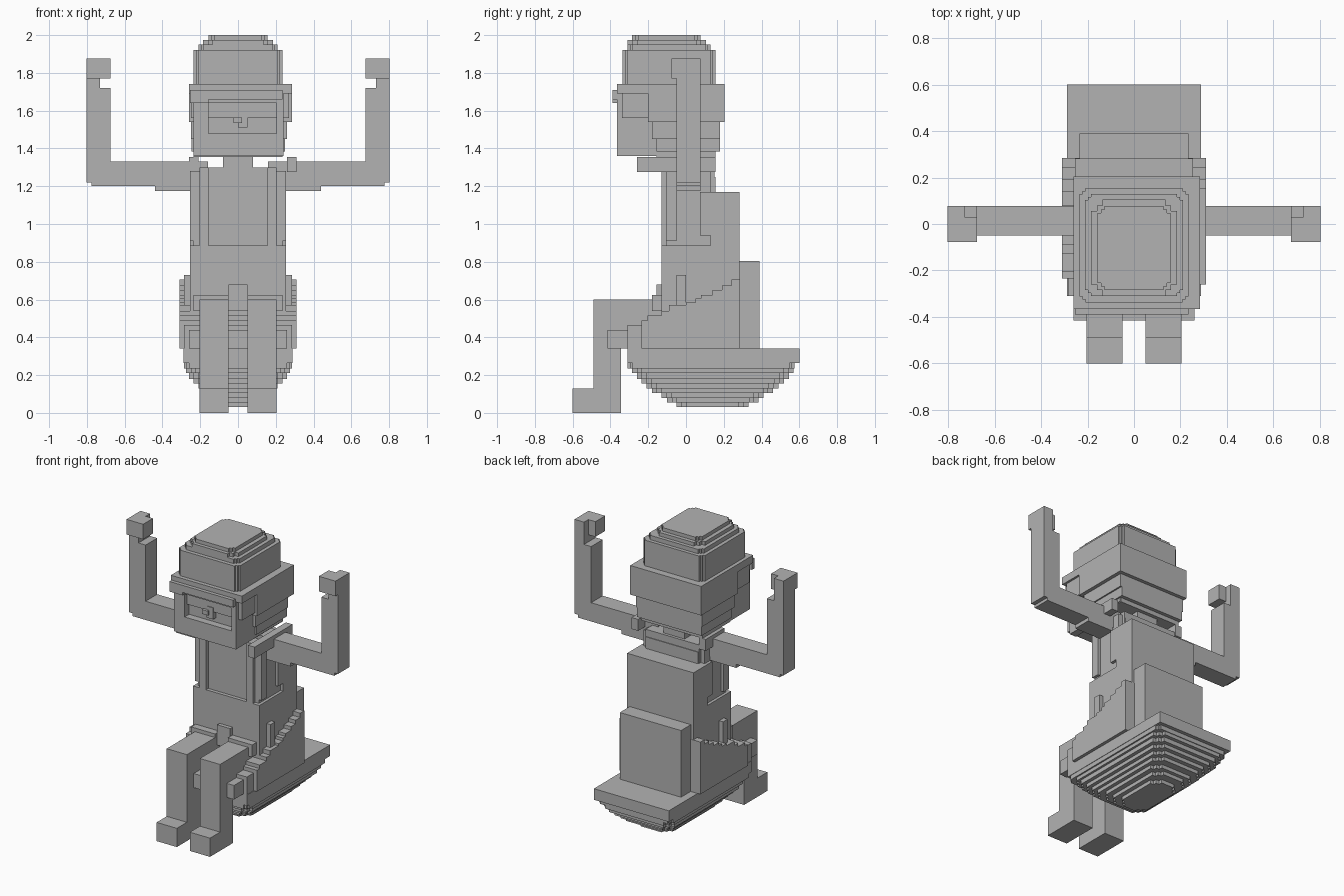
import bpy, bmesh

grey = bpy.data.materials.new("plain grey")
grey.diffuse_color = (0.45, 0.45, 0.45, 1)


def blocks(name, boxes, mirror=False):
    """One object made of boxes given as (x0, x1, y0, y1, z0, z1)."""
    bm = bmesh.new()
    if mirror:
        boxes = boxes + [(-b[1], -b[0]) + tuple(b[2:]) for b in boxes]
    for x0, x1, y0, y1, z0, z1 in boxes:
        r = bmesh.ops.create_cube(bm, size=1)
        for v in r["verts"]:
            v.co = ((x0 + x1) / 2 + v.co.x * (x1 - x0),
                    (y0 + y1) / 2 + v.co.y * (y1 - y0),
                    (z0 + z1) / 2 + v.co.z * (z1 - z0))
    me = bpy.data.meshes.new(name)
    bm.to_mesh(me)
    bm.free()
    me.materials.append(grey)
    ob = bpy.data.objects.new(name, me)
    bpy.context.collection.objects.link(ob)
    return ob


def stepped(name, layers, top, bottom):
    """Closed slabs with notched corners: (half width, y0, y1, notch, z)."""
    bm = bmesh.new()
    zs = [l[4] for l in layers] + [top]
    for i, (w, y0, y1, n, z) in enumerate(layers):
        h = n / 2
        # quarter outline of stair corners, walked counter-clockwise
        pts = [(w, y1 - n), (w - h, y1 - n), (w - h, y1 - h), (w - n, y1 - h), (w - n, y1),
               (n - w, y1), (n - w, y1 - h), (h - w, y1 - h), (h - w, y1 - n), (-w, y1 - n),
               (-w, y0 + n), (h - w, y0 + n), (h - w, y0 + h), (n - w, y0 + h), (n - w, y0),
               (w - n, y0), (w - n, y0 + h), (w - h, y0 + h), (w - h, y0 + n), (w, y0 + n)]
        if n == 0:
            pts = [(w, y1), (-w, y1), (-w, y0), (w, y0)]
        f = bm.faces.new([bm.verts.new((x, y, z)) for x, y in pts])
        r = bmesh.ops.extrude_face_region(bm, geom=[f])
        for v in r["geom"]:
            if isinstance(v, bmesh.types.BMVert):
                v.co.z = zs[i + 1]
    bmesh.ops.recalc_face_normals(bm, faces=bm.faces)
    me = bpy.data.meshes.new(name)
    bm.to_mesh(me)
    bm.free()
    me.materials.append(grey)
    ob = bpy.data.objects.new(name, me)
    bpy.context.collection.objects.link(ob)


# Rounded stepped base
stepped("base", [
    (0.10, -0.05, 0.33, 0.05, 0.03), (0.13, -0.10, 0.385, 0.05, 0.055),
    (0.165, -0.13, 0.41, 0.05, 0.08), (0.19, -0.18, 0.46, 0.05, 0.105),
    (0.21, -0.21, 0.49, 0.05, 0.13), (0.235, -0.235, 0.52, 0.05, 0.155),
    (0.26, -0.26, 0.545, 0.05, 0.18), (0.275, -0.285, 0.57, 0.05, 0.21),
    (0.285, -0.31, 0.575, 0.026, 0.235), (0.288, -0.31, 0.60, 0, 0.265)], 0.342, 0.03)

# Hips: staircase rising to the back
stairs = [(-0.415, 0.44), (-0.31, 0.465), (-0.235, 0.49), (-0.205, 0.515), (-0.13, 0.54),
          (-0.09, 0.57), (0.0, 0.585), (0.05, 0.605), (0.08, 0.625), (0.14, 0.65),
          (0.19, 0.675), (0.24, 0.705), (0.285, 0)]
hips = []
for (y0, z), (y1, _) in zip(stairs, stairs[1:]):
    w = 0.26 if y0 < -0.32 else 0.285 if y0 < -0.3 else 0.31
    hips.append((-w, w, y0, y1, 0.342, z))
blocks("hips", hips)

# Legs with feet
blocks("legs", [(0.05, 0.205, -0.6, -0.49, 0, 0.13),
                (0.05, 0.205, -0.49, -0.345, 0, 0.6),
                (0.05, 0.205, -0.345, -0.13, 0.44, 0.6)], True)

# Belt, buckle and side pouches
blocks("belt", [(0.05, 0.235, -0.18, -0.13, 0.54, 0.625)], True)
blocks("buckle", [(-0.05, 0.05, -0.157, -0.13, 0.54, 0.68)])
blocks("side_handle", [(0.255, 0.285, -0.05, 0.0, 0.57, 0.73)], True)

# Torso with a sunken chest panel and sunken sides
blocks("lower_torso", [(-0.255, 0.255, -0.13, 0.282, 0.34, 0.885)])
blocks("upper_torso", [(-0.205, 0.205, -0.105, 0.15, 0.885, 1.30),
                       (-0.255, 0.255, 0.13, 0.282, 0.885, 1.17),
                       (-0.2, 0.2, 0.13, 0.155, 1.17, 1.25)])
blocks("chest_edges", [(0.155, 0.205, -0.13, -0.1, 0.885, 1.30),
                       (0.2, 0.235, -0.105, 0.13, 0.885, 1.28),
                       (0.235, 0.255, -0.105, -0.05, 0.91, 1.28),
                       (0.235, 0.255, 0.075, 0.13, 0.94, 1.17)], True)
blocks("backpack", [(-0.235, 0.235, 0.28, 0.39, 0.342, 0.805)])

# Raised arms and hands
blocks("arms", [(0.16, 0.675, -0.05, 0.077, 1.2, 1.33),
                (0.24, 0.44, -0.05, 0.077, 1.175, 1.2),
                (0.675, 0.775, -0.05, 0.077, 1.2, 1.72),
                (0.775, 0.803, -0.05, 0.077, 1.22, 1.72),
                (0.73, 0.803, -0.05, 0.077, 1.72, 1.77)], True)
blocks("hands", [(0.675, 0.803, -0.077, 0.03, 1.77, 1.875),
                 (0.73, 0.803, 0.03, 0.077, 1.77, 1.875)], True)
blocks("shoulder_bars", [(0.26, 0.31, -0.26, 0.155, 1.275, 1.355),
                         (-0.26, -0.21, -0.05, 0.155, 1.275, 1.355)])

# Neck
blocks("neck", [(-0.08, 0.08, -0.1, 0.13, 1.28, 1.37)])

# Face: frame around a sunken window, with a small nose
blocks("face", [(-0.235, 0.24, -0.315, 0.15, 1.36, 1.74),
                (-0.235, -0.155, -0.365, -0.315, 1.36, 1.69),
                (0.205, 0.24, -0.365, -0.315, 1.36, 1.69),
                (-0.155, 0.205, -0.365, -0.315, 1.36, 1.48),
                (-0.155, 0.205, -0.365, -0.315, 1.64, 1.69)])
blocks("nose", [(0.0, 0.05, -0.345, -0.315, 1.51, 1.59),
                (-0.025, 0.02, -0.36, -0.315, 1.535, 1.565)])

# Helmet sides, back and brim
blocks("helmet", [(-0.26, 0.285, -0.365, 0.205, 1.69, 1.742),
                  (-0.26, 0.285, -0.2, 0.205, 1.54, 1.69),
                  (-0.25, 0.27, -0.34, -0.2, 1.56, 1.69),
                  (-0.25, 0.26, -0.18, 0.18, 1.45, 1.54),
                  (-0.245, 0.25, -0.155, 0.18, 1.385, 1.45),
                  (-0.235, 0.235, -0.155, 0.155, 1.355, 1.385)])
blocks("brim", [(-0.255, -0.155, -0.39, -0.36, 1.64, 1.71),
                (-0.155, 0.235, -0.39, -0.36, 1.66, 1.71)])

# Stepped cap
stepped("cap", [(0.235, -0.337, 0.155, 0.026, 1.74), (0.21, -0.31, 0.13, 0.026, 1.92),
                (0.185, -0.31, 0.105, 0.05, 1.95), (0.157, -0.285, 0.078, 0.03, 1.975)], 2.0, 1.74)
